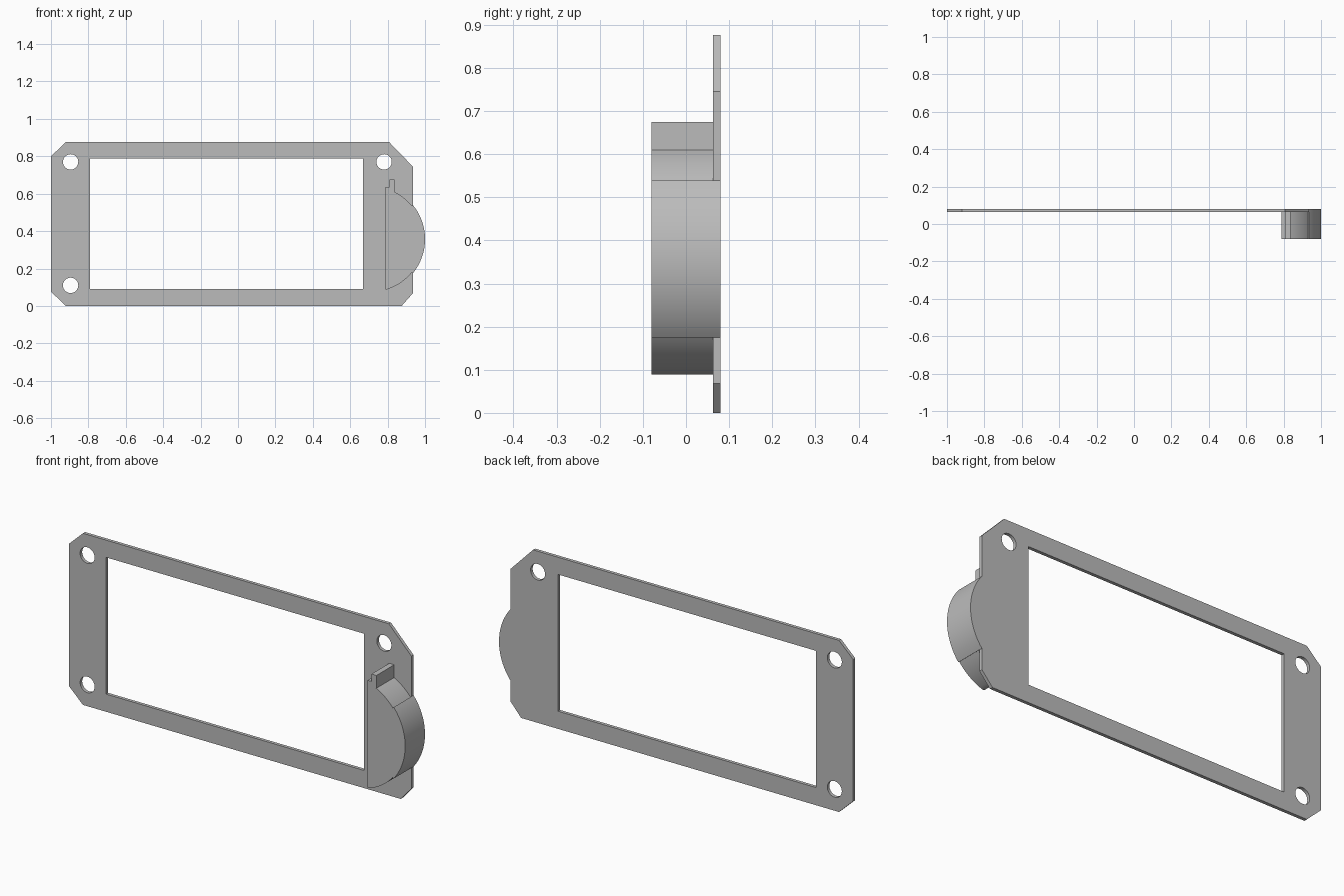
import bpy, bmesh
from math import sin, cos, asin, pi, radians

cube = bpy.data.objects.get("Cube")
if cube:
    bpy.data.objects.remove(cube, do_unlink=True)

grey = bpy.data.materials.new("plain grey")
grey.use_nodes = True
colour = (0.5, 0.5, 0.5, 1)
grey.diffuse_color = colour
grey.node_tree.nodes["Principled BSDF"].inputs["Base Color"].default_value = colour


def arc(cx, cz, r, start, end, steps):
    """Points along an arc, angles in radians."""
    return [(cx + r * cos(start + (end - start) * i / steps),
             cz + r * sin(start + (end - start) * i / steps)) for i in range(steps + 1)]


def slab(name, loops, y_front, y_back):
    """Extrude closed outlines (inner ones become holes) between two depths."""
    curve = bpy.data.curves.new(name + "_outline", 'CURVE')
    curve.dimensions = '2D'
    curve.fill_mode = 'BOTH'
    curve.extrude = (y_back - y_front) / 2
    for loop in loops:
        spline = curve.splines.new('POLY')
        spline.points.add(len(loop) - 1)
        for point, (x, z) in zip(spline.points, loop):
            point.co = (x, z, 0, 1)
        spline.use_cyclic_u = True
    helper = bpy.data.objects.new(name + "_helper", curve)
    bpy.context.collection.objects.link(helper)
    bpy.context.view_layer.update()
    evaluated = helper.evaluated_get(bpy.context.evaluated_depsgraph_get())
    mesh = bpy.data.meshes.new_from_object(evaluated)
    bpy.data.objects.remove(helper, do_unlink=True)
    mesh.name = name

    # Weld the caps to the walls and stand the slab upright
    bm = bmesh.new()
    bm.from_mesh(mesh)
    bmesh.ops.remove_doubles(bm, verts=bm.verts, dist=0.0002)
    for v in bm.verts:
        x, z, depth = v.co
        v.co = (x, (y_front + y_back) / 2 - depth, z)
    bmesh.ops.recalc_face_normals(bm, faces=bm.faces)
    bm.to_mesh(mesh)
    bm.free()
    mesh.materials.clear()
    mesh.materials.append(grey)

    obj = bpy.data.objects.new(name, mesh)
    bpy.context.collection.objects.link(obj)
    bpy.ops.object.select_all(action='DESELECT')
    obj.select_set(True)
    bpy.context.view_layer.objects.active = obj
    bpy.ops.object.shade_smooth_by_angle(angle=radians(20))
    return obj


# Shared round bulge on the left edge
CX, CZ, R, R_INNER = 0.711, 0.357, 0.289, 0.282
EDGE = 0.935
half = asin(0.182 / R)
bulge = arc(CX, CZ, R, -half, half, 32)

# Mounting plate with chamfered corners, window and screw holes
outline = [(-0.92, 0), (0.875, 0), (EDGE, 0.068)] + [(EDGE, bulge[0][1])] + bulge + [
    (EDGE, bulge[-1][1]), (EDGE, 0.745), (0.808, 0.876),
    (-0.92, 0.876), (-1, 0.8), (-1, 0.076)]
window = [(-0.79, 0.09), (0.668, 0.09), (0.668, 0.788), (-0.79, 0.788)]
holes = [arc(x, z, 0.041, 0, 2 * pi, 40)[:-1]
         for x, z in ((-0.895, 0.77), (0.781, 0.77), (-0.895, 0.11))]
slab("mounting_plate", [outline, window] + holes, 0.063, 0.08)

# Raised half-round block with a small tab on top
low = -asin((CZ - 0.089) / R_INNER)
high = asin((0.61 - CZ) / R_INNER)
profile = ([(0.788, 0.089)] + arc(CX, CZ, R_INNER, low, -half, 10) + bulge
           + arc(CX, CZ, R_INNER, half, high, 10)
           + [(0.838, 0.61), (0.838, 0.675), (0.81, 0.675), (0.81, 0.637), (0.788, 0.637)])
slab("side_block", [profile], -0.08, 0.063)
